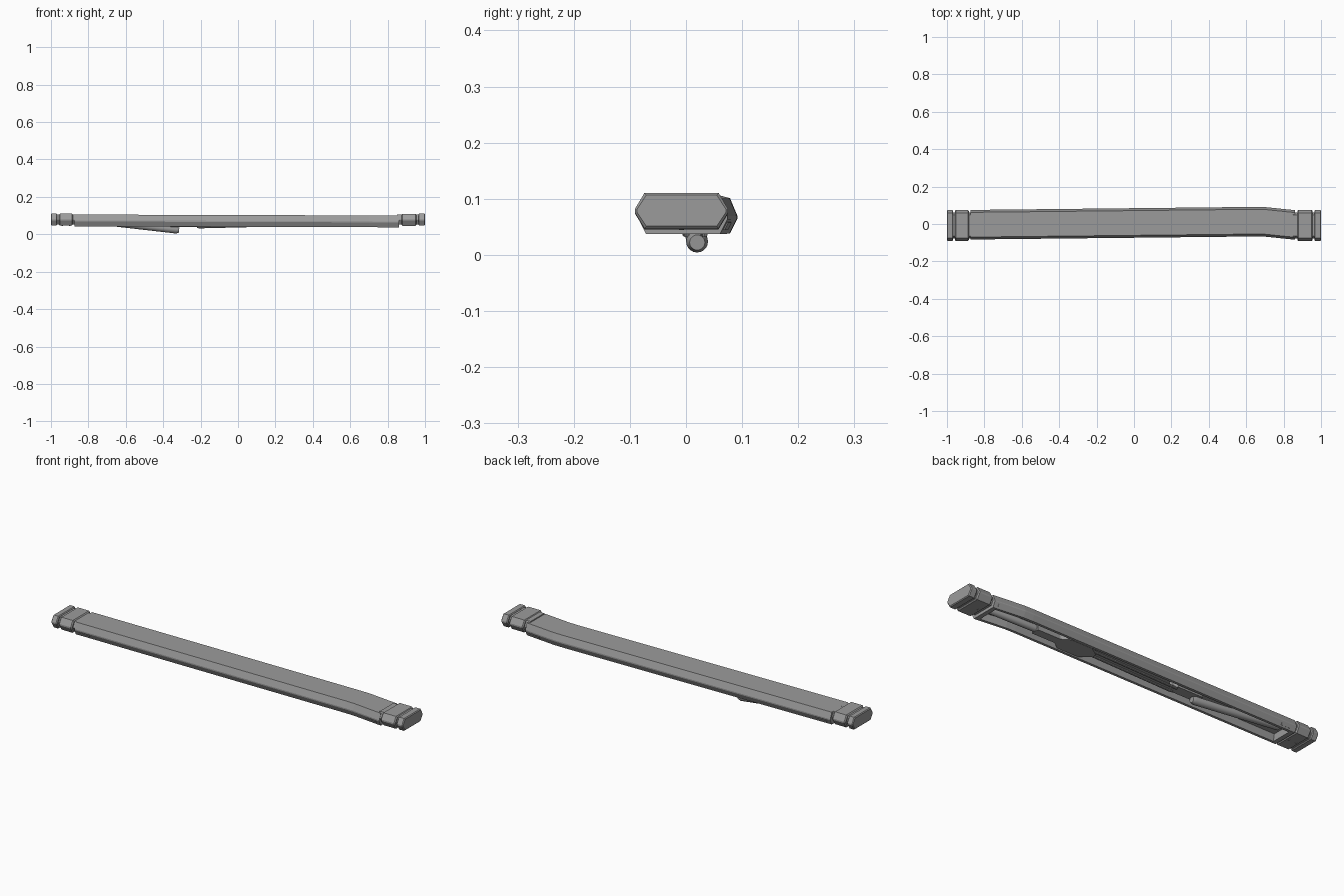
import bpy, bmesh, math
from mathutils import Vector

if "Cube" in bpy.data.objects:
    bpy.data.objects.remove(bpy.data.objects["Cube"])


def material(name, v):
    m = bpy.data.materials.new(name)
    m.diffuse_color = (v, v, v, 1)
    m.use_nodes = True
    m.node_tree.nodes["Principled BSDF"].inputs["Base Color"].default_value = m.diffuse_color
    return m


GREY = material("grey metal", 0.33)


def loft(name, rings, loop=True):
    """Skin a list of equal-length point rings and cap both ends."""
    bm = bmesh.new()
    rows = [[bm.verts.new(p) for p in r] for r in rings]
    n = len(rows[0])
    for a, b in zip(rows, rows[1:]):
        for i in range(n):
            j = (i + 1) % n
            bm.faces.new((a[i], a[j], b[j], b[i]))
    bm.faces.new(rows[0])
    bm.faces.new(rows[-1])
    bmesh.ops.recalc_face_normals(bm, faces=bm.faces)
    me = bpy.data.meshes.new(name)
    bm.to_mesh(me)
    bm.free()
    ob = bpy.data.objects.new(name, me)
    bpy.context.collection.objects.link(ob)
    me.materials.append(GREY)
    return ob


def ring(x, cy, cz, prof):
    return [(x, cy + y, cz + z) for y, z in prof]


def both_sides(half):
    return half + [(-y, z) for y, z in reversed(half)]


# Main body: six-sided bar with an open channel underneath
channel = both_sides([(0.066, 0.032), (0.079, 0.001), (0.079, -0.005),
                      (0.066, -0.031), (0.053, -0.031), (0.047, 0.004)])
# order the loop so the top comes first and the channel roof last
half = channel[:6]
loop = half + [(-y, z) for y, z in reversed(half)]
solid = both_sides([(0.066, 0.032), (0.079, 0.001), (0.079, -0.005), (0.066, -0.031)])


def centre(x):
    """Sideways and vertical drift of the bar along its length."""
    pts = [(-0.88, -0.004), (0.65, 0.0125), (0.70, 0.0115), (0.87, -0.006)]
    y = pts[-1][1]
    for (x0, y0), (x1, y1) in zip(pts, pts[1:]):
        if x0 <= x <= x1:
            y = y0 + (y1 - y0) * (x - x0) / (x1 - x0)
            break
    return y, 0.0735 - 0.003 * (x + 0.88)


loft("body_shell", [ring(x, *centre(x), loop) for x in (-0.85, 0.65, 0.70, 0.84)])
for name, a, b in (("body_end_left", -0.873, -0.85), ("body_end_right", 0.84, 0.862)):
    loft(name, [ring(x, *centre(x), solid) for x in (a, b)])


# End fittings: bevelled segments on a narrower neck
def segment(name, x0, x1, s=1.0, bevel=0.005, cz=0.079):
    prof = both_sides([(0.066, 0.0315), (0.083, 0.003), (0.083, -0.004), (0.066, -0.032)])

    def scaled(x, d):
        return [(x, -0.008 + y * s * (1 - d / 0.083), cz + z * s * (1 - d / 0.032))
                for y, z in prof]
    loft(name, [scaled(x0, bevel), scaled(x0 + bevel, 0), scaled(x1 - bevel, 0), scaled(x1, bevel)])


segment("left_tip", -1.0, -0.967, bevel=0.004)
segment("left_collar", -0.957, -0.883)
segment("left_neck", -0.98, -0.86, 0.84, 0.001)
segment("right_collar", 0.874, 0.955, cz=0.0775)
segment("right_tip", 0.964, 1.0, bevel=0.004)
segment("right_neck", 0.85, 0.98, 0.84, 0.001)


# Rods tucked in the channel
def rod(name, p0, p1, r0, r1, sides=20):
    p0, p1 = Vector(p0), Vector(p1)
    d = (p1 - p0).normalized()
    u = Vector((0, 1, 0))
    w = d.cross(u).normalized()

    def circle(c, r):
        return [c + (u * math.cos(t) + w * math.sin(t)) * r
                for t in (2 * math.pi * i / sides for i in range(sides))]
    ob = loft(name, [circle(p0, r0), circle(p1 - d * 0.015, r1), circle(p1, r1 * 0.7)])
    for f in ob.data.polygons:
        f.use_smooth = len(f.vertices) == 4
    ob.data.set_sharp_from_angle(angle=math.radians(30))


rod("hanging_rod", (-0.82, 0.010, 0.076), (-0.315, 0.020, 0.022), 0.016, 0.0195)
rod("short_rod", (0.50, 0.012, 0.058), (0.84, 0.002, 0.060), 0.017, 0.017)
for k, y in enumerate((0.000, 0.032)):
    rod("thin_rod_%d" % (k + 1), (0.33, y, 0.051), (-0.22, y, 0.038), 0.007, 0.007, 10)


# Clamp plates across the channel
def plate(name, outline, z0, z1):
    loft(name, [[(x, y, z) for x, y in outline] for z in (z0, z1)])


plate("clamp_plate", [(0.24, 0.005), (0.29, -0.038), (0.41, -0.038), (0.45, -0.01), (0.58, -0.01),
                      (0.58, 0.032), (0.45, 0.032), (0.41, 0.058), (0.29, 0.058), (0.24, 0.025)],
      0.041, 0.076)
plate("rod_bracket", [(-0.36, -0.008), (-0.22, -0.008), (-0.20, 0.005), (-0.20, 0.030),
                      (-0.22, 0.044), (-0.36, 0.044)], 0.040, 0.078)


# Slot plates on the lower slopes near both ends
def slot(name, x0, x1, side):
    pts = []
    for x, t in ((x0, 0.2), (x1, 0.2), (x1, 0.7), (x0, 0.7)):
        cy, cz = centre(x)
        pts.append(Vector((x, cy + side * (0.079 - 0.013 * t), cz - 0.005 - 0.026 * t)))
    out = Vector((0, side * 0.9, -0.45)) * 0.002
    loft(name, [[p - out for p in pts], [p + out for p in pts]])


for s, tag in ((-1, "front"), (1, "back")):
    slot("left_slot_" + tag, -0.85, -0.79, s)
    slot("right_slot_" + tag, 0.78, 0.84, s)

# Small studs under the collars
for k, x in enumerate((-0.94, -0.90, 0.89, 0.935)):
    rod("stud_%d" % (k + 1), (x, -0.008, 0.05), (x + 0.0001, -0.008, 0.0445), 0.006, 0.006, 8)
